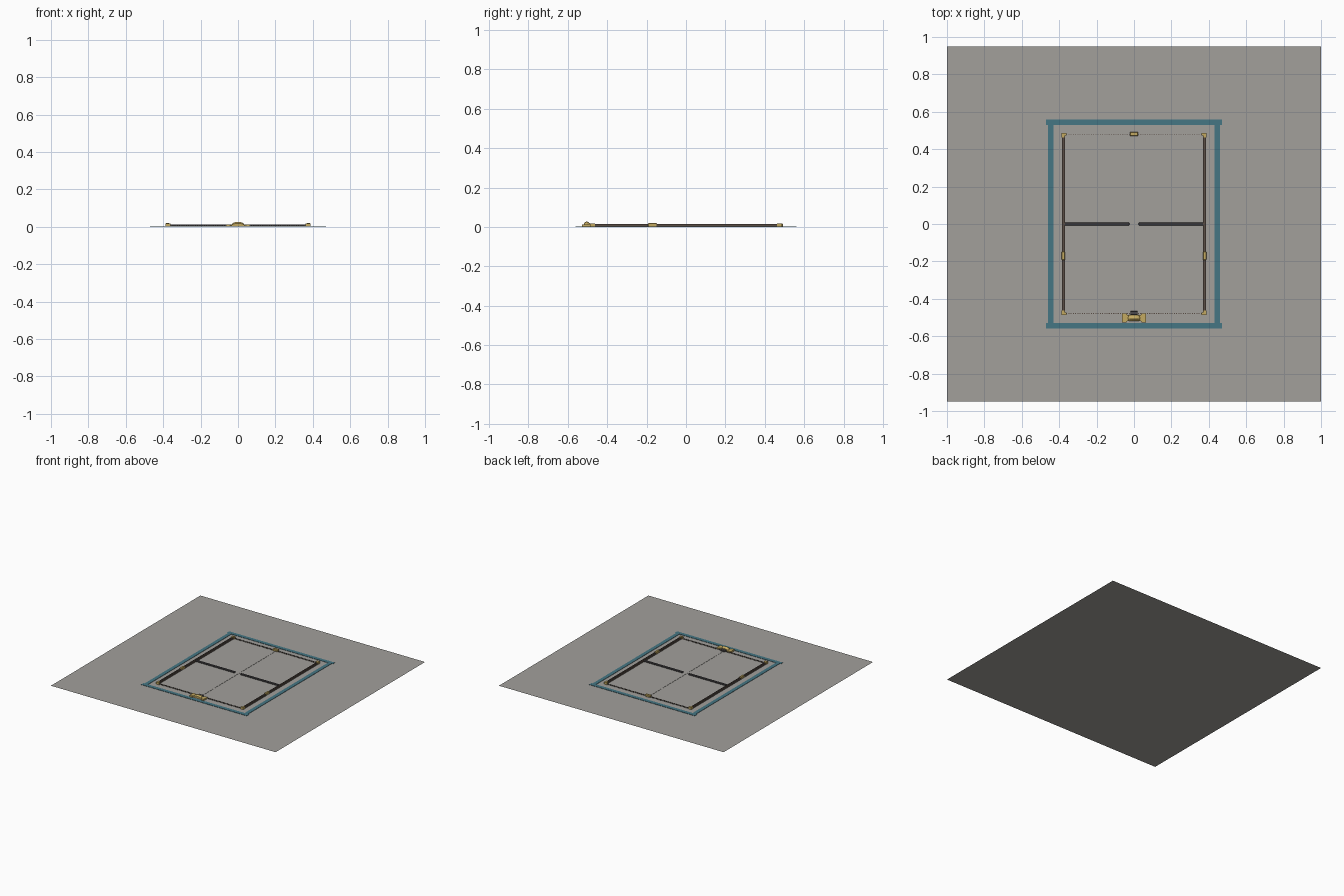
import bpy, bmesh, math
from mathutils import Matrix

if "Cube" in bpy.data.objects:
    bpy.data.objects.remove(bpy.data.objects["Cube"])


def material(name, rgb):
    m = bpy.data.materials.new(name)
    m.diffuse_color = (*rgb, 1)
    m.use_nodes = True
    m.node_tree.nodes["Principled BSDF"].inputs["Base Color"].default_value = m.diffuse_color
    return m


STONE = material("stone", (0.36, 0.35, 0.33))
TEAL = material("teal", (0.06, 0.18, 0.23))
WOOD = material("dark_wood", (0.10, 0.075, 0.06))
IRON = material("iron", (0.07, 0.065, 0.07))
GOLD = material("gold", (0.55, 0.40, 0.12))


def finish(name, bm, mat):
    bmesh.ops.recalc_face_normals(bm, faces=bm.faces)
    me = bpy.data.meshes.new(name)
    bm.to_mesh(me)
    bm.free()
    me.materials.append(mat)
    ob = bpy.data.objects.new(name, me)
    bpy.context.collection.objects.link(ob)
    return ob


def add_box(bm, x0, x1, y0, y1, z0, z1):
    m = Matrix.Translation(((x0 + x1) / 2, (y0 + y1) / 2, (z0 + z1) / 2))
    m = m @ Matrix.Diagonal((x1 - x0, y1 - y0, z1 - z0, 1))
    bmesh.ops.create_cube(bm, size=1, matrix=m)


def boxes(name, mat, items, bevel=0):
    bm = bmesh.new()
    for b in items:
        add_box(bm, *b)
    ob = finish(name, bm, mat)
    if bevel:
        mod = ob.modifiers.new("bevel", "BEVEL")
        mod.width, mod.segments = bevel, 1
    return ob


def prism(name, mat, outline, z0, z1):
    bm = bmesh.new()
    f = bm.faces.new([bm.verts.new((x, y, z0)) for x, y in outline])
    top = bmesh.ops.extrude_face_region(bm, geom=[f])["geom"]
    bmesh.ops.translate(bm, vec=(0, 0, z1 - z0),
                        verts=[v for v in top if isinstance(v, bmesh.types.BMVert)])
    return finish(name, bm, mat)


# ground sheet
bm = bmesh.new()
bmesh.ops.create_grid(bm, x_segments=1, y_segments=1, size=1,
                      matrix=Matrix.Diagonal((1, 0.95, 1, 1)))
finish("ground_sheet", bm, STONE)

# flat teal border strips
for s, n in ((-1, "front"), (1, "back")):
    y0, y1 = sorted((s * 0.53, s * 0.56))
    boxes("border_" + n, TEAL, [(-0.47, 0.47, y0, y1, 0.0005, 0.003)])
for s, n in ((-1, "left"), (1, "right")):
    x0, x1 = sorted((s * 0.43, s * 0.46))
    boxes("border_" + n, TEAL, [(x0, x1, -0.53, 0.53, 0.0005, 0.003)])

# side rails, each a pair of slim battens on a base
for s, n in ((-1, "left"), (1, "right")):
    items = []
    for a, b, h in ((0.37, 0.385, 0.011), (0.370, 0.375, 0.014), (0.380, 0.385, 0.014)):
        x0, x1 = sorted((s * a, s * b))
        items.append((x0, x1, -0.482, 0.482, 0.0005, h))
    boxes("side_rail_" + n, WOOD, items)
    # cross bar reaching toward the centre
    x0, x1 = sorted((s * 0.025, s * 0.37))
    boxes("cross_bar_" + n, IRON, [(x0, x1, -0.007, 0.007, 0.0005, 0.012)], 0.002)
    # raised hinge block on the rail
    x0, x1 = sorted((s * 0.368, s * 0.387))
    boxes("hinge_block_" + n, GOLD, [(x0, x1, -0.193, -0.148, 0.0005, 0.02)], 0.003)

# end rows of small studs
for y, n in ((-0.478, "front"), (0.48, "back")):
    boxes("stud_row_" + n, WOOD,
          [(-0.36 + i * 0.012 - 0.003, -0.36 + i * 0.012 + 0.003,
            y - 0.002, y + 0.002, 0.0005, 0.008) for i in range(61)])

# faint centre seam
boxes("centre_seam", STONE, [(-0.003, 0.003, -0.47, 0.47, 0.0005, 0.002)])

# L-shaped corner caps
for sx in (-1, 1):
    for sy in (-1, 1):
        pts = [(0.387, 0.487), (0.362, 0.487), (0.362, 0.474),
               (0.372, 0.474), (0.372, 0.462), (0.387, 0.462)]
        prism("corner_cap", GOLD, [(sx * x, sy * y) for x, y in pts], 0.0005, 0.018)

# back catch
boxes("back_catch", GOLD, [(-0.022, 0.022, 0.47, 0.492, 0.0005, 0.018)], 0.003)

# front clasp: bone-shaped plate with a raised boss
half = [(0.036, -0.518), (0.042, -0.527), (0.063, -0.527),
        (0.063, -0.478), (0.042, -0.478), (0.036, -0.486)]
plate = half + [(-x, y) for x, y in reversed(half)]
prism("clasp_plate", GOLD, plate, 0.0005, 0.013)
bm = bmesh.new()
arc = [(0.033 * math.cos(a), 0.011 + 0.016 * math.sin(a))
       for a in [math.pi * i / 8 for i in range(9)]]
rings = []
for y, k in ((-0.519, 0.45), (-0.508, 1), (-0.502, 1), (-0.486, 0.45)):
    rings.append([bm.verts.new((x * (0.7 + 0.3 * k), y, 0.011 + (z - 0.011) * k)) for x, z in arc])
for a, b in zip(rings, rings[1:]):
    for i in range(len(arc)):
        j = (i + 1) % len(arc)
        bm.faces.new((a[i], a[j], b[j], b[i]))
bm.faces.new(rings[0])
bm.faces.new(rings[-1])
finish("clasp_boss", bm, GOLD)
# small tongue joining clasp to frame
boxes("clasp_tongue", IRON, [(-0.02, 0.02, -0.487, -0.465, 0.0005, 0.014)], 0.002)
